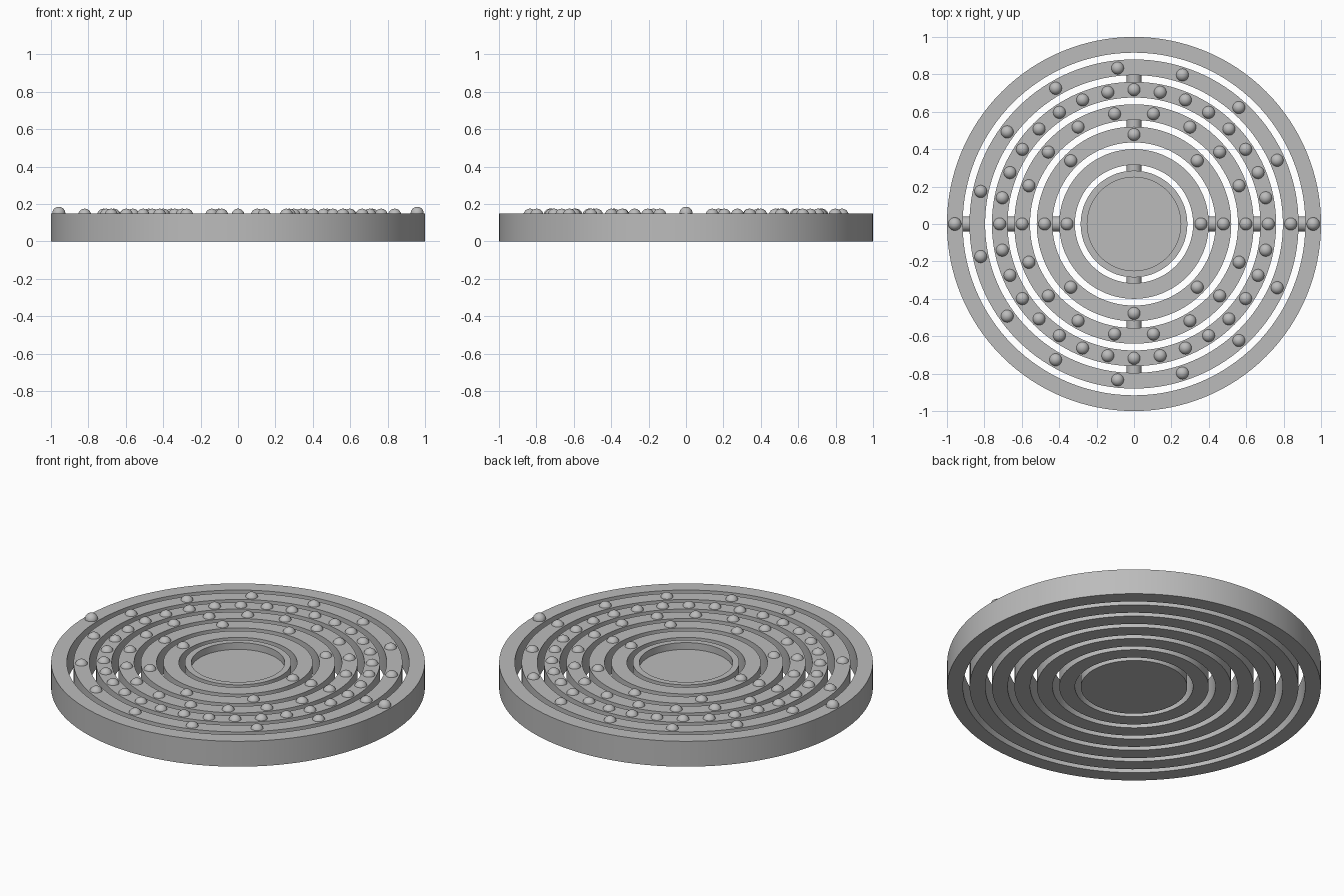
import bpy, bmesh, math
from mathutils import Matrix, Vector

cube = bpy.data.objects.get("Cube")
if cube:
    bpy.data.objects.remove(cube, do_unlink=True)

HEIGHT = 0.15       # thickness of every ring
STEP = 0.12         # spacing from one ring to the next
WIDTH = 0.084       # radial width of a ring
BALL = 0.035        # bead radius

grey = bpy.data.materials.new("plain grey")
grey.use_nodes = True
grey.diffuse_color = (0.5, 0.5, 0.5, 1)
grey.node_tree.nodes["Principled BSDF"].inputs["Base Color"].default_value = (0.5, 0.5, 0.5, 1)


def finish(name, bm):
    """Turn a bmesh into a smooth-shaded object with sharp edges kept."""
    bmesh.ops.remove_doubles(bm, verts=bm.verts, dist=1e-5)
    bmesh.ops.recalc_face_normals(bm, faces=bm.faces)
    mesh = bpy.data.meshes.new(name)
    bm.to_mesh(mesh)
    bm.free()
    mesh.materials.append(grey)
    obj = bpy.data.objects.new(name, mesh)
    bpy.context.collection.objects.link(obj)
    bpy.ops.object.select_all(action='DESELECT')
    obj.select_set(True)
    bpy.context.view_layer.objects.active = obj
    bpy.ops.object.shade_smooth_by_angle(angle=math.radians(35))
    return obj


def lathe(name, profile, closed):
    """Revolve (radius, height) points around the z axis."""
    bm = bmesh.new()
    verts = [bm.verts.new((r, 0, z)) for r, z in profile]
    pairs = list(zip(verts, verts[1:]))
    if closed:
        pairs.append((verts[-1], verts[0]))
    edges = [bm.edges.new(p) for p in pairs]
    bmesh.ops.spin(bm, geom=verts + edges, cent=(0, 0, 0), axis=(0, 0, 1),
                   angle=math.tau, steps=128, use_merge=True)
    return finish(name, bm)


def beads(name, radius, count, z):
    """Evenly spaced round beads half sunk into the top of a ring."""
    bm = bmesh.new()
    for i in range(count):
        a = math.tau * i / count
        spot = Vector((radius * math.cos(a), radius * math.sin(a), z))
        bmesh.ops.create_uvsphere(bm, u_segments=24, v_segments=14, radius=BALL,
                                  matrix=Matrix.Translation(spot))
    return finish(name, bm)


def pivots(name, radius, along_x):
    """A pair of opposite round pins bridging the gap outside a ring."""
    bm = bmesh.new()
    turn = Matrix.Rotation(math.pi / 2, 4, 'Y' if along_x else 'X')
    for side in (-1, 1):
        spot = Vector((side * radius, 0, HEIGHT / 2) if along_x
                      else (0, side * radius, HEIGHT / 2))
        bmesh.ops.create_cone(bm, cap_ends=True, segments=24, radius1=0.04, radius2=0.04,
                              depth=0.07, matrix=Matrix.Translation(spot) @ turn)
    return finish(name, bm)


# Concentric rings with their beads and alternating pivot pins
ring_names = ["outer", "second", "third", "fourth", "fifth", "inner"]
bead_counts = [2, 15, 32, 18, 8, 2]
for i, (label, count) in enumerate(zip(ring_names, bead_counts)):
    outer = 1 - STEP * i
    inner = outer - WIDTH
    lathe(label + "_ring", [(outer, 0), (outer, HEIGHT), (inner, HEIGHT), (inner, 0)], True)
    beads(label + "_ring_beads", outer - WIDTH / 2, count, 0.15 if i == 0 else 0.14)
    pivots(label + "_ring_pivots", inner - (STEP - WIDTH) / 2, i % 2 == 0)

# Central disc with a shallow recess inside a raised rim
lathe("centre_disc", [(0, 0), (0.285, 0), (0.285, HEIGHT), (0.25, HEIGHT),
                      (0.25, 0.11), (0, 0.11)], False)
